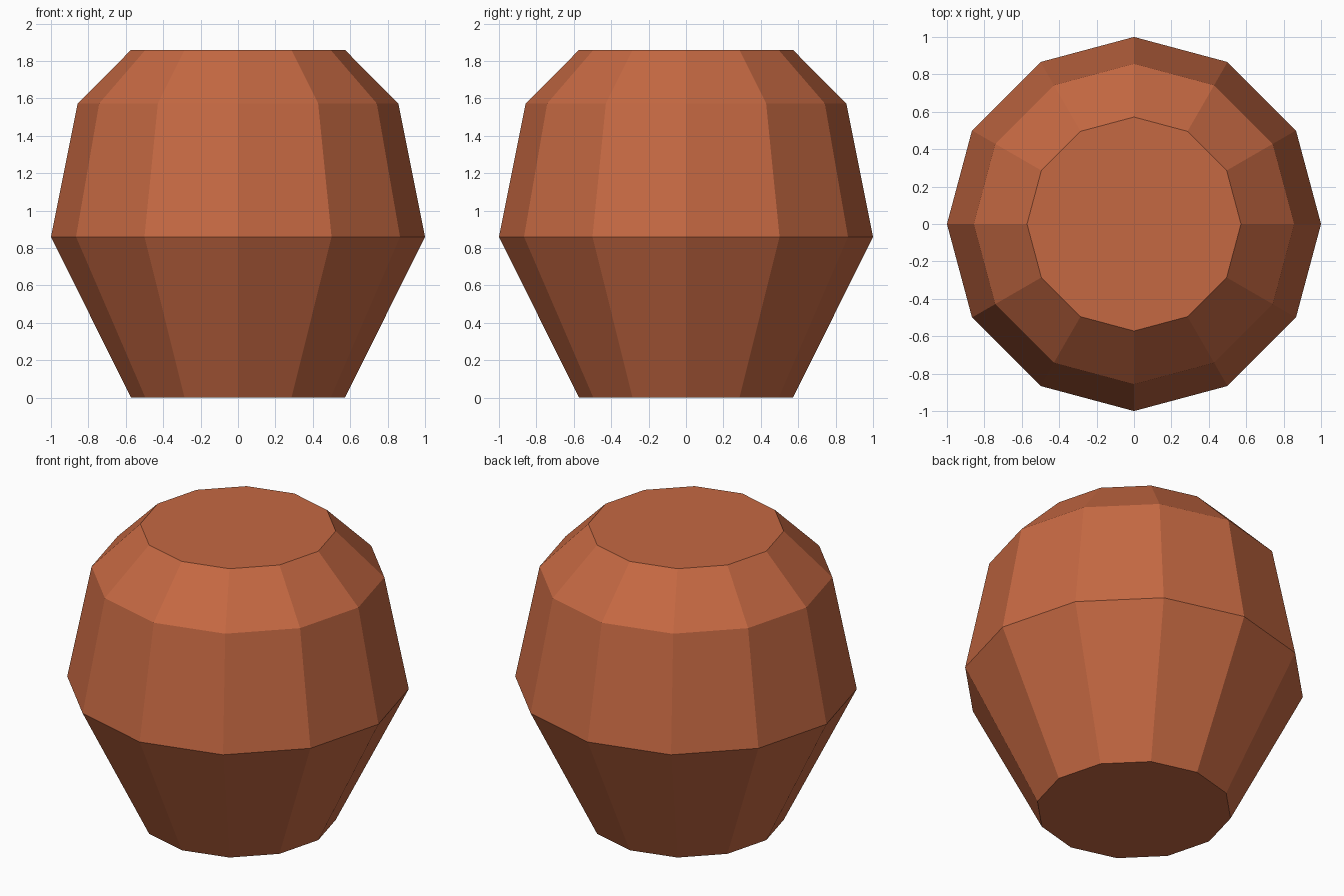
import bpy
import bmesh
from math import cos, sin, tau

default_cube = bpy.data.objects.get("Cube")
if default_cube:
    bpy.data.objects.remove(default_cube, do_unlink=True)

SIDES = 12
# Outline from base to top: (radius, height)
PROFILE = [(0.572, 0.0), (1.0, 0.86), (0.857, 1.573), (0.572, 1.859)]


def make_material(name, colour):
    mat = bpy.data.materials.new(name)
    mat.use_nodes = True
    mat.diffuse_color = colour
    mat.node_tree.nodes["Principled BSDF"].inputs["Base Color"].default_value = colour
    return mat


def lathe(name, profile, sides, material):
    """Closed faceted solid of revolution with flat caps."""
    bm = bmesh.new()
    rings = [[bm.verts.new((r * cos(tau * i / sides), r * sin(tau * i / sides), z))
              for i in range(sides)] for r, z in profile]
    # Side facets
    for low, high in zip(rings, rings[1:]):
        for i in range(sides):
            j = (i + 1) % sides
            bm.faces.new((low[i], low[j], high[j], high[i]))
    # Base and top caps
    bm.faces.new(rings[0][::-1])
    bm.faces.new(rings[-1])
    mesh = bpy.data.meshes.new(name)
    bm.to_mesh(mesh)
    bm.free()
    mesh.materials.append(material)
    obj = bpy.data.objects.new(name, mesh)
    bpy.context.scene.collection.objects.link(obj)
    return obj


# Faceted pot body
terracotta = make_material("terracotta", (0.56, 0.14, 0.055, 1.0))
lathe("pot_body", PROFILE, SIDES, terracotta)
